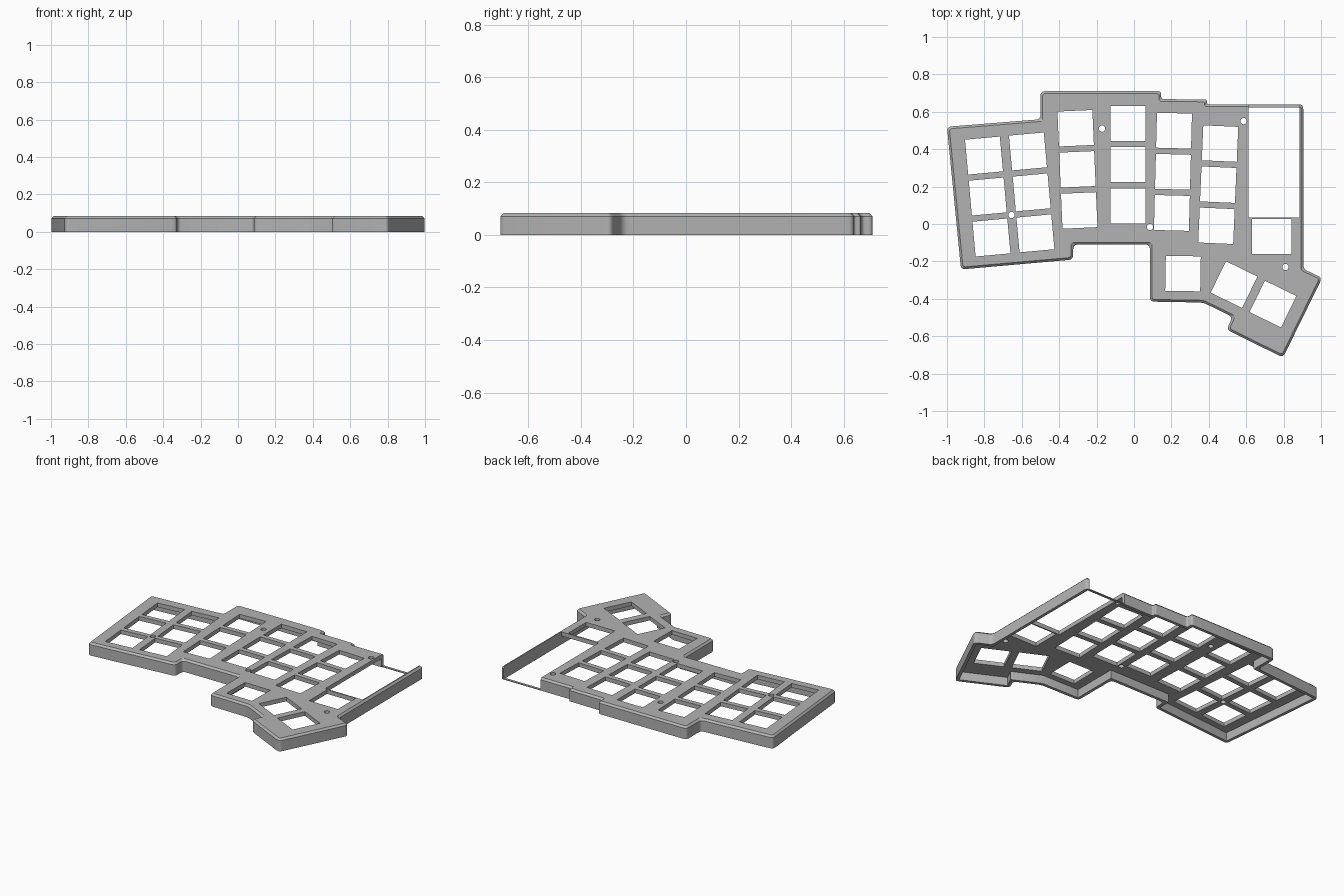
import bpy
import bmesh
from math import radians, sin, cos, tan
from mathutils import Vector, Matrix

cube = bpy.data.objects.get("Cube")
if cube:
    bpy.data.objects.remove(cube, do_unlink=True)

HEIGHT, PLATE, WALL, CHAMFER = 0.083, 0.027, 0.02, 0.012
KEY, PITCH = 0.187, 0.22

grey = bpy.data.materials.new("case grey")
grey.use_nodes = True
colour = (0.45, 0.45, 0.45, 1)
grey.diffuse_color = colour
grey.node_tree.nodes["Principled BSDF"].inputs["Base Color"].default_value = colour

# Clockwise outline of the case, seen from above
OUTLINE = [Vector(p) for p in (
    (-1, .52), (-.5, .56), (-.5, .71), (.145, .71), (.145, .668), (.39, .665),
    (.39, .64), (.905, .64), (.905, -.24), (1.006, -.288), (.797, -.714),
    (.495, -.565), (.527, -.497), (.37, -.42), (.085, -.415), (.085, -.11),
    (-.325, -.11), (-.325, -.19), (-.925, -.243))]


def inset(points, amount):
    """Move every side of a clockwise outline inwards."""
    result = []
    for i, p in enumerate(points):
        a = (p - points[i - 1]).normalized()
        b = (points[(i + 1) % len(points)] - p).normalized()
        na, nb = Vector((a.y, -a.x)), Vector((b.y, -b.x))
        result.append(p + (na + nb) * amount / (1 + na.dot(nb)))
    return result


def rounded(points, trim, steps=5):
    """Round each corner with a short curve."""
    result = []
    for i, p in enumerate(points):
        a, b = points[i - 1] - p, points[(i + 1) % len(points)] - p
        d = min(trim, a.length * 0.4, b.length * 0.4)
        start, end = p + a.normalized() * d, p + b.normalized() * d
        for s in range(steps + 1):
            t = s / steps
            result.append(start * (1 - t) ** 2 + p * 2 * t * (1 - t) + end * t ** 2)
    return result


def loft(bm, rings):
    """Join stacked (points, z) rings into a closed solid."""
    loops = [[bm.verts.new((p.x, p.y, z)) for p in pts] for pts, z in rings]
    for low, high in zip(loops, loops[1:]):
        for i in range(len(low)):
            bm.faces.new((low[i - 1], low[i], high[i], high[i - 1]))
    bm.faces.new(loops[0])
    bm.faces.new(loops[-1])


def box(bm, x, y, width, depth, low, high, tilt=0):
    place = Matrix.Translation((x, y, (low + high) / 2)) @ Matrix.Rotation(radians(tilt), 4, 'Z')
    bmesh.ops.create_cube(bm, size=1, matrix=place @ Matrix.Diagonal((width, depth, high - low, 1)))


def finish(name, bm):
    bmesh.ops.recalc_face_normals(bm, faces=bm.faces)
    mesh = bpy.data.meshes.new(name)
    bm.to_mesh(mesh)
    bm.free()
    mesh.materials.append(grey)
    obj = bpy.data.objects.new(name, mesh)
    bpy.context.collection.objects.link(obj)
    return obj


def cut(target, cutter):
    cutter.hide_render = True
    mod = target.modifiers.new("cut", 'BOOLEAN')
    mod.operation, mod.solver, mod.object = 'DIFFERENCE', 'EXACT', cutter
    bpy.context.view_layer.objects.active = target
    bpy.ops.object.modifier_apply(modifier=mod.name)
    bpy.data.objects.remove(cutter, do_unlink=True)


# Case body with a chamfered top edge
bm = bmesh.new()
side = rounded(OUTLINE, 0.025)
loft(bm, [(side, 0), (side, HEIGHT - CHAMFER),
          (rounded(inset(OUTLINE, CHAMFER), 0.015), HEIGHT)])
case = finish("case_shell", bm)

# Hollow underside
bm = bmesh.new()
hollow = inset(OUTLINE, WALL)
loft(bm, [(hollow, -0.1), (hollow, HEIGHT - PLATE)])
cut(case, finish("hollow_cutter", bm))

# Switch openings: columns of three, then the inner key and the thumb keys
bm = bmesh.new()
columns = ((-.802, .366, 5.2), (-.567, .388, 5.2), (-.312, .512, 2.5),
           (-.032, .537, 0), (.214, .499, -1.5), (.46, .43, -2.5))
for x, y, tilt in columns:
    a = radians(tilt)
    for row in range(3):
        box(bm, x + row * PITCH * sin(a), y - row * PITCH * cos(a),
            KEY, KEY, -1, 1, tilt)
box(bm, .736, -.067, .21, KEY, -1, 1)
for x, y, tilt in ((.262, -.265, -1), (.535, -.324, -26), (.743, -.428, -26)):
    box(bm, x, y, KEY, KEY, -1, 1, tilt)

# Screw holes
for x, y in ((-.171, .51), (.586, .55), (-.655, .048), (.085, -.016), (.81, -.23)):
    bmesh.ops.create_cone(bm, cap_ends=True, segments=24, radius1=.017, radius2=.017,
                          depth=2, matrix=Matrix.Translation((x, y, 0)))

# Controller bay, open through the back wall
box(bm, .749, .345, .272, .62, -1, 1)
cut(case, finish("opening_cutter", bm))

# Thin sill across the back of the controller bay
bm = bmesh.new()
box(bm, .749, .632, .28, .016, 0, .005)
finish("bay_sill", bm)

bpy.ops.object.select_all(action='DESELECT')
case.select_set(True)
bpy.context.view_layer.objects.active = case
bpy.ops.object.shade_smooth_by_angle(angle=radians(30))
